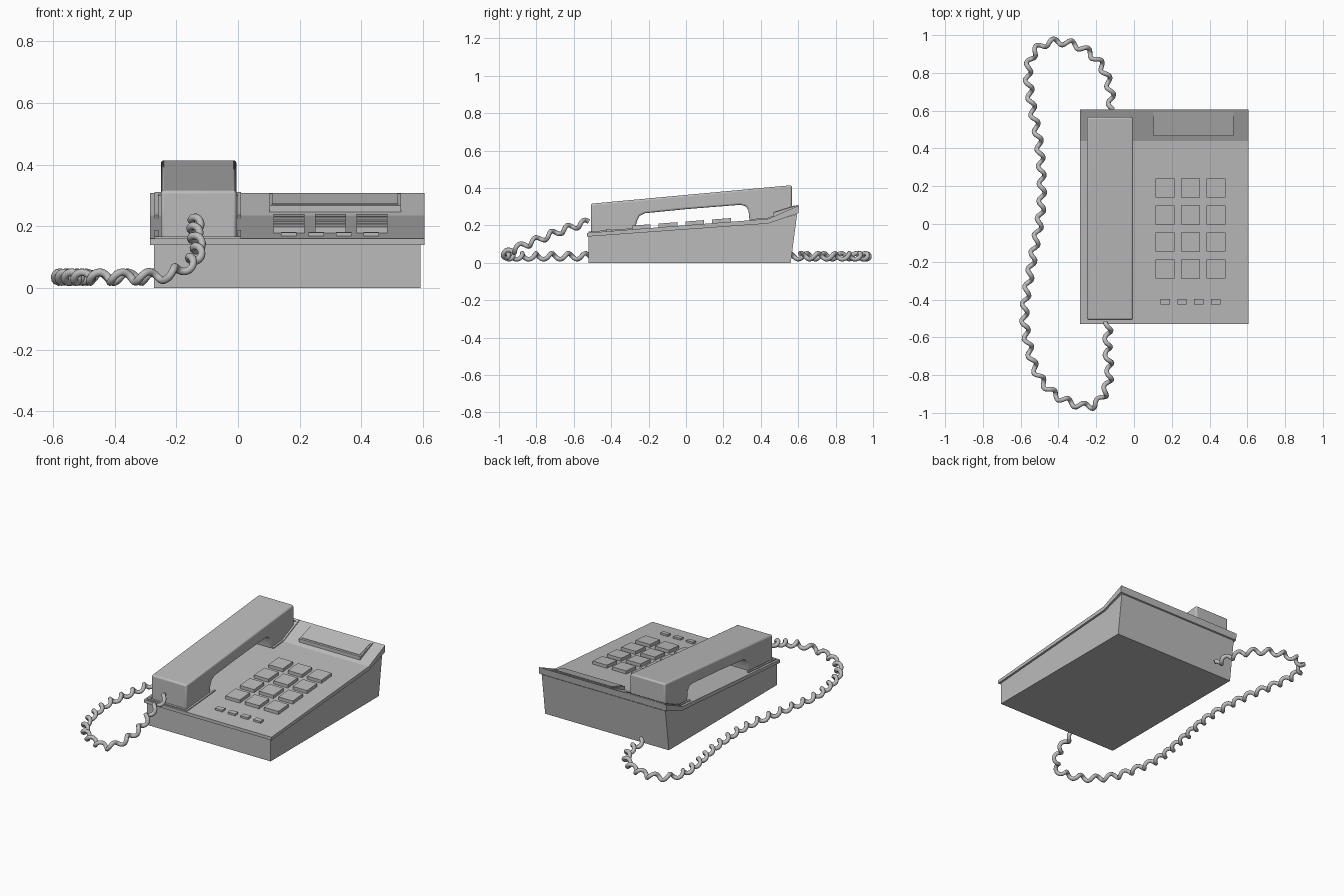
import bpy, bmesh, math
from mathutils import Vector

cube = bpy.data.objects.get("Cube")
if cube:
    bpy.data.objects.remove(cube)

mat = bpy.data.materials.new("plain_grey")
mat.use_nodes = True
GREY = (0.5, 0.5, 0.5, 1)
mat.diffuse_color = GREY
mat.node_tree.nodes["Principled BSDF"].inputs["Base Color"].default_value = GREY


def finish(name, bm):
    bmesh.ops.recalc_face_normals(bm, faces=bm.faces)
    mesh = bpy.data.meshes.new(name)
    bm.to_mesh(mesh)
    bm.free()
    mesh.materials.append(mat)
    obj = bpy.data.objects.new(name, mesh)
    bpy.context.collection.objects.link(obj)
    return obj


def extrude_profile(name, profile, x0, x1):
    """Side profile in (y, z) drawn out from x0 to x1."""
    bm = bmesh.new()
    face = bm.faces.new([bm.verts.new((x0, y, z)) for y, z in profile])
    new = bmesh.ops.extrude_face_region(bm, geom=[face])["geom"]
    bmesh.ops.translate(bm, vec=(x1 - x0, 0, 0),
                        verts=[v for v in new if isinstance(v, bmesh.types.BMVert)])
    return finish(name, bm)


def bevel(obj, width, segments):
    mod = obj.modifiers.new("soft_edges", "BEVEL")
    mod.width, mod.segments = width, segments
    mod.limit_method, mod.angle_limit = "ANGLE", math.radians(40)


FRONT, BEND, BACK = -0.53, 0.44, 0.605


def deck(y):
    """Height of the sloping deck at depth y."""
    if y < BEND:
        return 0.16 + (y - FRONT) * 0.077
    return 0.235 + (y - BEND) * 0.44


def raised(name, x0, x1, y0, y1, height):
    """Block standing on the deck and following its slope."""
    ys = [y0] + ([BEND] if y0 < BEND < y1 else []) + [y1]
    profile = [(y, deck(y) - 0.006) for y in ys]
    profile += [(y, deck(y) + height) for y in reversed(ys)]
    return extrude_profile(name, profile, x0, x1)


# Base and overhanging deck
extrude_profile("base", [(-0.52, 0), (0.56, 0), (0.594, 0.26), (BEND, 0.215), (-0.52, 0.15)],
                -0.272, 0.592)
extrude_profile("deck", [(FRONT, 0.14), (BEND, 0.21), (BACK - 0.005, 0.265),
                         (BACK, deck(BACK)), (BEND, deck(BEND)), (FRONT, deck(FRONT))],
                -0.285, 0.605)

# Handset with hand opening underneath
handset = extrude_profile("handset", [
    (-0.508, 0.155), (-0.27, 0.172), (-0.265, 0.215), (-0.25, 0.25), (-0.22, 0.265),
    (0.0, 0.287), (0.29, 0.31), (0.32, 0.303), (0.334, 0.28), (0.34, 0.22),
    (BEND, 0.228), (0.566, 0.28), (0.566, 0.415), (-0.508, 0.316)], -0.25, -0.005)
bevel(handset, 0.01, 3)

# Cradle rims around both handset ends
T = 0.012
for end, y0, y1, yw in (("front", -0.52, -0.24, -0.52), ("back", 0.34, 0.598, 0.598 - T)):
    raised(end + "_rim_right", -0.27, -0.27 + T, y0, y1, 0.006)
    raised(end + "_rim_left", 0.01 - T, 0.01, y0, y1, 0.006)
    raised(end + "_rim_end", -0.27, 0.01, yw, yw + T, 0.006)

# Number keys and function keys
for row in range(4):
    for col in range(3):
        x, y = 0.165 + col * 0.135, 0.19 - row * 0.143
        raised("number_key", x - 0.05, x + 0.05, y - 0.05, y + 0.05, 0.02)
for i in range(4):
    x = 0.165 + i * 0.089
    raised("function_key", x - 0.025, x + 0.025, -0.427, -0.398, 0.012)

# Display wedge with a bordered window
y0, y1 = 0.465, 0.592
extrude_profile("display_panel", [(y0, 0.235), (y1, 0.29), (y1, 0.307), (y0, 0.268)], 0.102, 0.528)
extrude_profile("display_window", [(y0 + .009, 0.26), (y1 - .009, 0.295),
                                   (y1 - .009, 0.308), (y0 + .009, 0.274)], 0.111, 0.519)

# Coiled cord: a helix wound along a smooth path
path = [Vector(p) for p in (
    (-0.135, -0.48, 0.23), (-0.135, -0.52, 0.22), (-0.14, -0.66, 0.175), (-0.13, -0.8, 0.12),
    (-0.17, -0.92, 0.07), (-0.25, -0.965, 0.04), (-0.4, -0.915, 0.035), (-0.5, -0.81, 0.035),
    (-0.55, -0.68, 0.035), (-0.58, -0.47, 0.035), (-0.54, -0.2, 0.035), (-0.49, 0.1, 0.035),
    (-0.5, 0.4, 0.035), (-0.545, 0.65, 0.035), (-0.56, 0.82, 0.035), (-0.51, 0.93, 0.035),
    (-0.41, 0.965, 0.035), (-0.28, 0.935, 0.035), (-0.18, 0.85, 0.035), (-0.13, 0.73, 0.035),
    (-0.12, 0.6, 0.035), (-0.12, 0.54, 0.035))]


def spline(i, t):
    a, b, c, d = path[i - 1:i + 3]
    return b + 0.5 * t * (c - a + t * (2 * a - 5 * b + 4 * c - d + t * (3 * (b - c) + d - a)))


PITCH, COIL, STEPS = 0.092, 0.016, 30
line = [spline(i, s / STEPS) for i in range(1, len(path) - 2) for s in range(STEPS)]
points, travel = [], 0
for here, ahead in zip(line, line[1:]):
    along = ahead - here
    side = along.cross(Vector((0, 0, 1))).normalized()
    up = side.cross(along).normalized()
    angle = 2 * math.pi * travel / PITCH
    points.append(here + COIL * (math.cos(angle) * side + math.sin(angle) * up))
    travel += along.length
curve = bpy.data.curves.new("coiled_cord", "CURVE")
curve.dimensions = "3D"
curve.bevel_depth, curve.bevel_resolution = 0.0125, 2
curve.use_fill_caps = True
strand = curve.splines.new("POLY")
strand.points.add(len(points) - 1)
for point, co in zip(strand.points, points):
    point.co = (*co, 1)
strand.use_smooth = True
curve.materials.append(mat)
cord = bpy.data.objects.new("coiled_cord", curve)
bpy.context.collection.objects.link(cord)

# Smooth shading on the rounded handset edges
bpy.ops.object.select_all(action="DESELECT")
handset.select_set(True)
bpy.context.view_layer.objects.active = handset
bpy.ops.object.shade_smooth_by_angle(angle=math.radians(35))
